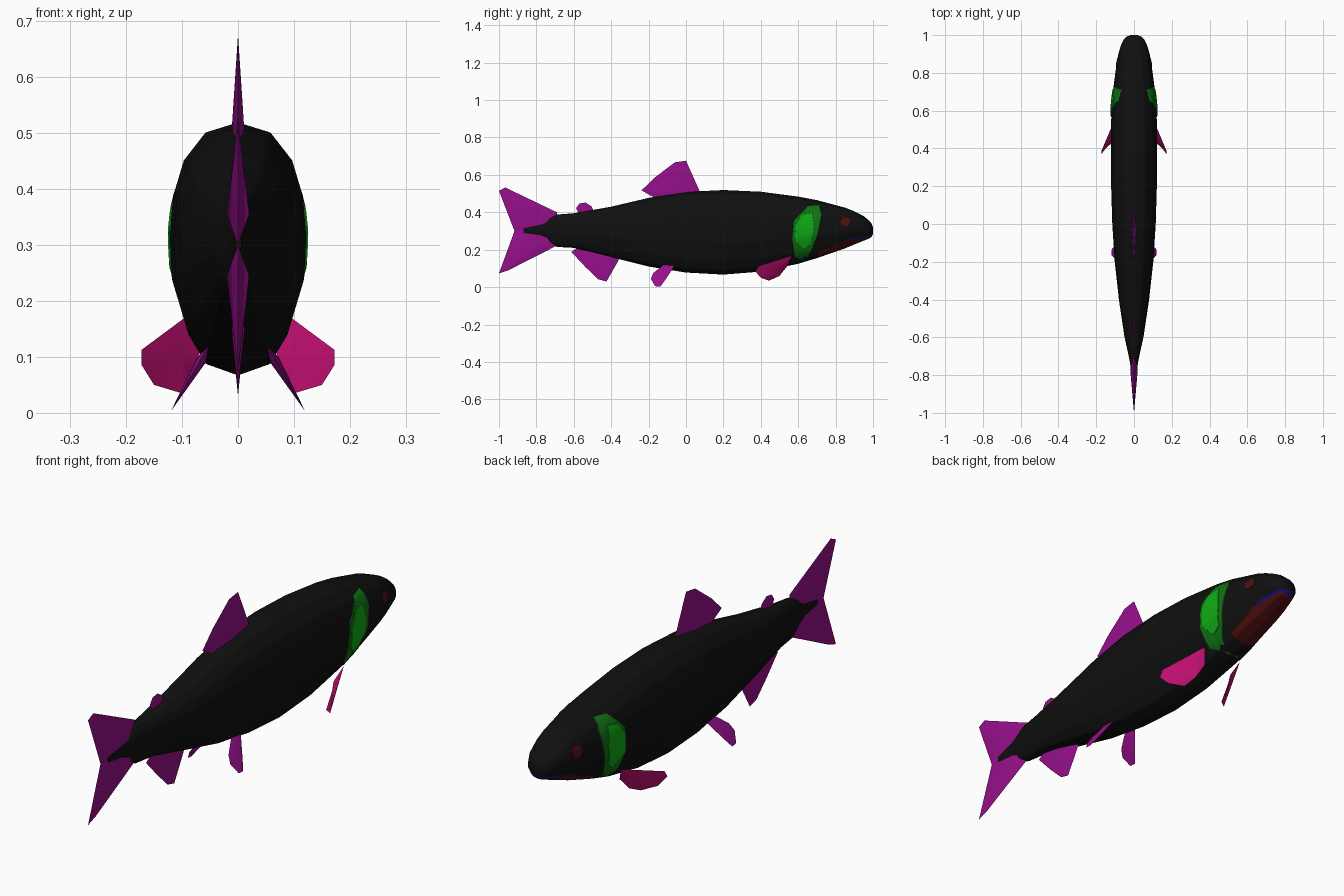
import bpy
import bmesh
from mathutils import Vector

default_cube = bpy.data.objects.get("Cube")
if default_cube:
    bpy.data.objects.remove(default_cube, do_unlink=True)


def make_material(name, red, green, blue):
    material = bpy.data.materials.new(name)
    material.use_nodes = True
    colour = (red, green, blue, 1)
    material.diffuse_color = colour
    shader = material.node_tree.nodes["Principled BSDF"]
    shader.inputs["Base Color"].default_value = colour
    return material


black = make_material("body black", .005, .005, .005)
dark_red = make_material("dark red", .08, .005, .005)
lip_blue = make_material("lip blue", .005, .005, .22)
purple = make_material("fin purple", .31, .005, .26)
pink = make_material("pectoral pink", .55, .005, .17)
dark_green = make_material("gill dark green", .005, .17, .007)
bright_green = make_material("gill bright green", .005, .4, .007)


def finish(name, bm, materials, angle=.7):
    """Turn a bmesh into a smooth shaded object."""
    bmesh.ops.recalc_face_normals(bm, faces=bm.faces)
    mesh = bpy.data.meshes.new(name)
    bm.to_mesh(mesh)
    bm.free()
    for material in materials:
        mesh.materials.append(material)
    obj = bpy.data.objects.new(name, mesh)
    bpy.context.collection.objects.link(obj)
    bpy.ops.object.select_all(action="DESELECT")
    obj.select_set(True)
    bpy.context.view_layer.objects.active = obj
    bpy.ops.object.shade_smooth_by_angle(angle=angle)
    return obj


def interpolate(table, value):
    """Linear lookup in rows sorted by their first entry."""
    if value <= table[0][0]:
        return table[0][1:]
    for low, high in zip(table, table[1:]):
        if value <= high[0]:
            t = (value - low[0]) / (high[0] - low[0])
            return [a + (b - a) * t for a, b in zip(low[1:], high[1:])]
    return table[-1][1:]


# Body stations: y, bottom, top, half width
STATIONS = [
    (-.87, .285, .325, .006), (-.78, .27, .35, .014), (-.73, .24, .37, .022),
    (-.69, .215, .388, .03), (-.6, .21, .395, .05), (-.4, .16, .43, .08),
    (-.2, .11, .477, .102), (0, .078, .509, .115), (.2, .067, .519, .121),
    (.4, .083, .51, .122), (.6, .125, .484, .12), (.7, .155, .465, .112),
    (.85, .207, .425, .092), (.9, .228, .405, .083), (.95, .248, .38, .068),
    (.98, .26, .355, .052), (.992, .268, .34, .038), (1, .285, .32, .02),
]
# Half cross-section, bottom to top: relative height, relative half width
SECTION = [
    (-1, 0), (-.91, .47), (-.68, .73), (-.41, .88), (-.25, .97), (.08, 1),
    (.43, .95), (.7, .8), (.92, .48), (1, 0),
]
MOUTH = [(.71, .19), (.81, .227), (.875, .258), (.94, .272), (1, .285)]


def skin_x(y, z):
    """Half width of the body surface at a side position."""
    bottom, top, width = interpolate(STATIONS, y)
    height = (2 * z - bottom - top) / (top - bottom)
    return width * interpolate(SECTION, height)[0]


def build_body():
    bm = bmesh.new()
    # Split each section side so the mouth colours follow a clean line
    half = []
    for (h0, w0), (h1, w1) in zip(SECTION, SECTION[1:]):
        half += [(h0 + (h1 - h0) * i / 6, w0 + (w1 - w0) * i / 6) for i in range(6)]
    half.append(SECTION[-1])
    ring_shape = half + [(h, -w) for h, w in half[-2:0:-1]]
    ys = []
    for a, b in zip(STATIONS, STATIONS[1:]):
        steps = max(1, round((b[0] - a[0]) / (.008 if a[0] >= .6 else .04)))
        ys += [a[0] + (b[0] - a[0]) * i / steps for i in range(steps)]
    ys.append(STATIONS[-1][0])
    rings = []
    for y in ys:
        bottom, top, width = interpolate(STATIONS, y)
        middle, size = (bottom + top) / 2, (top - bottom) / 2
        rings.append([bm.verts.new((width * w, y, middle + size * h))
                      for h, w in ring_shape])
    count = len(ring_shape)
    for a, b in zip(rings, rings[1:]):
        for i in range(count):
            j = (i + 1) % count
            bm.faces.new((a[i], a[j], b[j], b[i]))
    bm.faces.new(rings[0])
    bm.faces.new(rings[-1])
    # Lower jaw below the mouth line, with a thin lip along its front
    for face in bm.faces:
        centre = face.calc_center_median()
        if centre.y > MOUTH[0][0]:
            depth = interpolate(MOUTH, centre.y)[0] - centre.z
            if depth > 0:
                face.material_index = 2 if depth < .008 and centre.y > .86 else 1
    return finish("body", bm, [black, dark_red, lip_blue])


def skin_plate(name, outline, lift, material, side):
    """A thin plate that follows the skin, outlined by (y, z) points."""
    bm = bmesh.new()
    cy = sum(p[0] for p in outline) / len(outline)
    cz = sum(p[1] for p in outline) / len(outline)

    def vertex(y, z, raise_by):
        return bm.verts.new((side * (skin_x(y, z) + raise_by), y, z))

    dense = []
    for a, b in zip(outline, outline[1:] + outline[:1]):
        dense += [(a[0] + (b[0] - a[0]) * i / 3, a[1] + (b[1] - a[1]) * i / 3)
                  for i in range(3)]
    centre = vertex(cy, cz, lift)
    previous = None
    for scale, rise in ((.2, lift), (.4, lift), (.6, lift), (.8, lift),
                        (.97, lift), (1, -.003)):
        ring = [vertex(cy + (y - cy) * scale, cz + (z - cz) * scale, rise)
                for y, z in dense]
        for i in range(len(ring)):
            j = (i + 1) % len(ring)
            if previous:
                bm.faces.new((previous[i], previous[j], ring[j], ring[i]))
            else:
                bm.faces.new((centre, ring[j], ring[i]))
        previous = ring
    return finish(name, bm, [material])


def fin(name, outline, hub, thickness, material):
    """A sharp edged blade, thickest at its hub."""
    bm = bmesh.new()
    points = [Vector(p) for p in outline]
    hub = Vector(hub)
    normal = Vector()
    for a, b in zip(points, points[1:] + points[:1]):
        normal += (a - hub).cross(b - hub)
    normal.normalize()
    rim = [bm.verts.new(p) for p in points]
    for direction in (1, -1):
        peak = bm.verts.new(hub + normal * thickness * direction)
        for i in range(len(rim)):
            bm.faces.new((peak, rim[i], rim[(i + 1) % len(rim)]))
    return finish(name, bm, [material], .5)


def flat_fin(name, outline, hub, thickness):
    """A fin standing on the centre plane, given as (y, z) points."""
    return fin(name, [(0, y, z) for y, z in outline], (0, *hub), thickness, purple)


build_body()

# Fins on the centre line
flat_fin("dorsal_fin", [(.08, .48), (.07, .52), (0, .676), (-.06, .667),
                        (-.168, .585), (-.238, .517), (-.18, .485), (-.1, .46)],
         (-.03, .51), .011)
flat_fin("adipose_fin", [(-.49, .4), (-.505, .432), (-.537, .452), (-.57, .447),
                         (-.588, .422), (-.57, .385)], (-.54, .41), .007)
flat_fin("anal_fin", [(-.35, .17), (-.365, .135), (-.425, .03), (-.47, .042),
                      (-.54, .11), (-.613, .188), (-.55, .23)], (-.45, .15), .012)
flat_fin("upper_tail_lobe", [(-.68, .3), (-.69, .4), (-.965, .532), (-1, .515),
                             (-.917, .3)], (-.77, .355), .02)
flat_fin("lower_tail_lobe", [(-.68, .3), (-.69, .222), (-.95, .09), (-1, .073),
                             (-.917, .3)], (-.77, .245), .02)

# Paired parts
PELVIC = [(-.06, .115), (-.11, .04), (-.137, .003), (-.165, .005),
          (-.188, .045), (-.175, .075), (-.12, .12)]
GILL = [(.65, .435), (.715, .44), (.727, .39), (.705, .28), (.675, .2),
        (.635, .135), (.58, .16), (.565, .255), (.575, .36), (.625, .41)]
GILL_CENTRE = [(.62, .39), (.675, .4), (.687, .32), (.667, .225), (.63, .2),
               (.58, .25), (.585, .335)]
EYE = [(.853 + .028 * a, .35 + .027 * b) for a, b in
       ((1, 0), (.7, .7), (0, 1), (-.7, .7), (-1, 0), (-.7, -.7), (0, -1), (.7, -.7))]

for side, label in ((1, "left"), (-1, "right")):
    pelvic = [(side * (.055 + .58 * (.115 - z)), y, z) for y, z in PELVIC]
    fin(label + "_pelvic_fin", pelvic, (side * .065, -.11, .095), .009, purple)
    pectoral = [(.095, .57, .17), (.172, .388, .113), (.172, .37, .085),
                (.15, .4, .05), (.1, .445, .035), (.085, .5, .06), (.068, .54, .11)]
    fin(label + "_pectoral_fin", [(side * x, y, z) for x, y, z in pectoral],
        (side * .107, .49, .1), .008, pink)
    skin_plate(label + "_gill_cover", GILL, .004, dark_green, side)
    skin_plate(label + "_gill_centre", GILL_CENTRE, .006, bright_green, side)
    skin_plate(label + "_eye", EYE, .003, dark_red, side)
